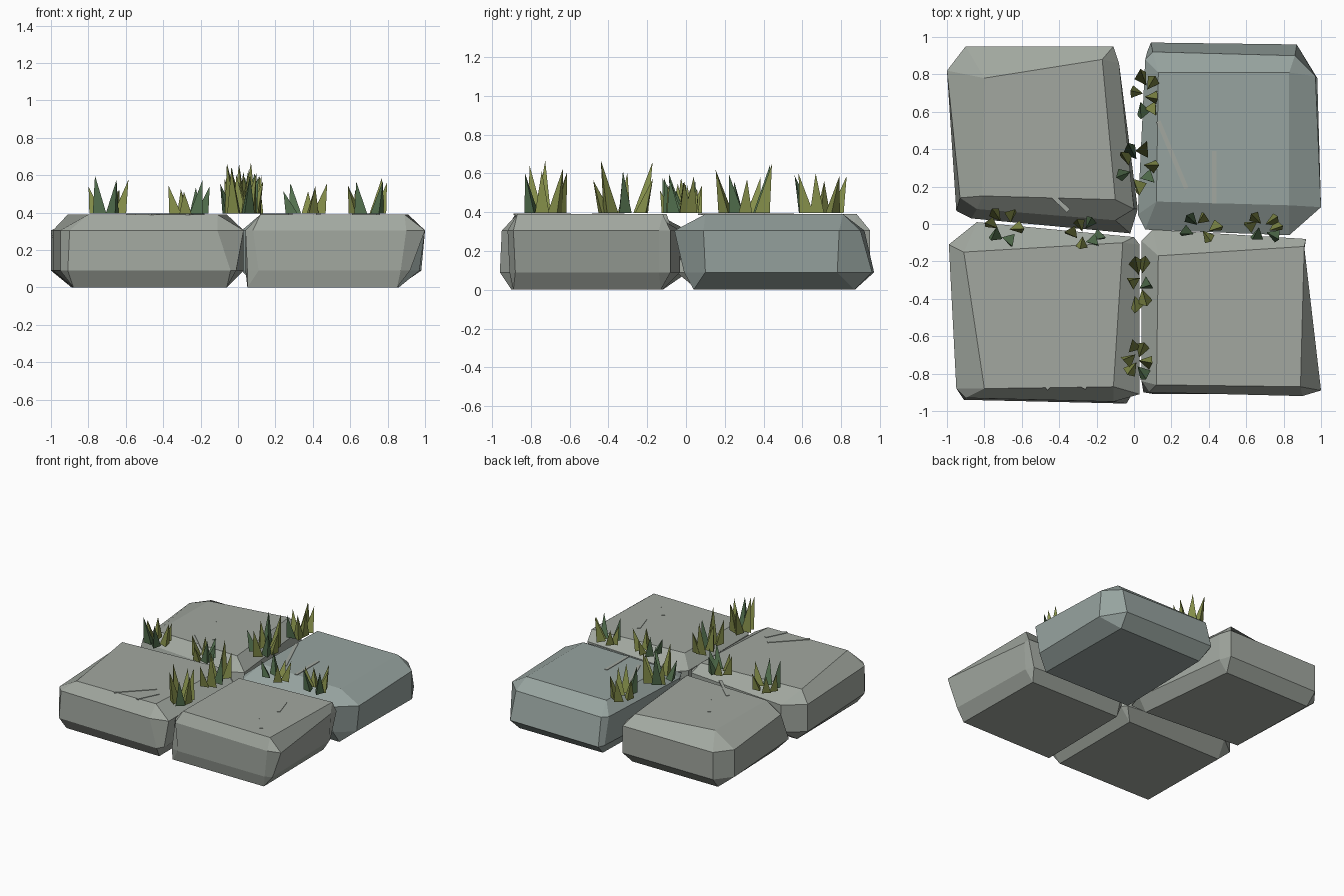
import bpy, math, random
from mathutils import Vector

if "Cube" in bpy.data.objects:
    bpy.data.objects.remove(bpy.data.objects["Cube"])

random.seed(4)
TOP = 0.39


def material(name, rgb):
    m = bpy.data.materials.new(name)
    m.diffuse_color = (*rgb, 1)
    m.use_nodes = True
    m.node_tree.nodes["Principled BSDF"].inputs["Base Color"].default_value = m.diffuse_color
    return m


def make(name, verts, faces, mats, indices=None):
    me = bpy.data.meshes.new(name)
    me.from_pydata(verts, [], faces)
    for m in mats:
        me.materials.append(m)
    if indices:
        me.polygons.foreach_set("material_index", indices)
    me.update()
    ob = bpy.data.objects.new(name, me)
    bpy.context.collection.objects.link(ob)
    return ob


stone_grey = material("stone_grey", (0.36, 0.39, 0.35))
stone_blue = material("stone_blue", (0.31, 0.37, 0.35))
olive = material("grass_olive", (0.24, 0.28, 0.07))
green = material("grass_green", (0.09, 0.17, 0.08))


def stone(name, top, upper, bottom, mat, lower=None):
    """Chamfered block: quads on top and bottom, eight-sided belt between.
    All outlines run clockwise from the back left corner; the belt starts on
    the left side and has two points per corner. lower = moved low points."""
    low = [(lower or {}).get(i, p) for i, p in enumerate(upper)]
    v = [(x, y, TOP) for x, y in top] + [(x, y, 0.305) for x, y in upper]
    v += [(x, y, 0.09) for x, y in low] + [(x, y, 0) for x, y in bottom]
    f = [(3, 2, 1, 0), (20, 21, 22, 23)]
    for i in range(8):
        a, b = 4 + i, 4 + (i + 1) % 8
        f.append((a, b, b + 8, a + 8))
    for c in range(4):
        n = (c + 1) % 4
        a, b, d = 4 + 2 * c, 5 + 2 * c, 4 + 2 * n
        f += [(c, b, a), (c, n, d, b)]
        f += [(20 + c, a + 8, b + 8), (20 + c, b + 8, d + 8, 20 + n)]
    f = [tuple(reversed(q)) if k >= 2 and k < 10 else q for k, q in enumerate(f)]
    ob = make(name, v, f, [mat])
    import bmesh
    bm = bmesh.new()
    bm.from_mesh(ob.data)
    bmesh.ops.recalc_face_normals(bm, faces=bm.faces)
    bm.to_mesh(ob.data)
    bm.free()


# four paving stones
stone("stone_back_left",
      [(-.80, .78), (-.17, .88), (-.10, .13), (-.81, .15)],
      [(-1, .82), (-.90, .95), (-.11, .95), (-.08, .86),
       (.0, .08), (-.10, .02), (-.84, .08), (-.93, .14)],
      [(-.89, .87), (-.14, .87), (-.06, .06), (-.87, .12)], stone_grey,
      {4: (.02, .08), 5: (-.02, -.05), 6: (-.87, .03), 7: (-.95, .07)})
stone("stone_back_right",
      [(.13, .81), (.83, .81), (.83, .10), (.12, .12)],
      [(.06, .88), (.10, .92), (.86, .90), (.97, .79),
       (1.0, .09), (.83, -.06), (.06, -.03), (.02, .05)],
      [(.12, .87), (.85, .87), (.86, .04), (.10, .05)], stone_blue,
      {0: (.07, .92), 1: (.09, .97), 2: (.87, .96), 3: (.98, .78),
       4: (.97, .10), 5: (.84, -.01), 6: (.09, .0)})
stone("stone_front_left",
      [(-.91, -.15), (-.06, -.10), (-.11, -.87), (-.80, -.88)],
      [(-.99, -.11), (-.84, .01), (.0, -.07), (.03, -.11),
       (.03, -.91), (-.11, -.95), (-.90, -.93), (-.95, -.88)],
      [(-.89, -.12), (-.06, -.12), (-.06, -.90), (-.88, -.89)], stone_grey,
      {4: (-.01, -.91), 5: (-.04, -.96), 6: (-.91, -.94)})
stone("stone_front_right",
      [(.13, -.17), (.91, -.12), (.89, -.87), (.12, -.86)],
      [(.04, -.09), (.10, -.03), (.92, -.08), (.91, -.14),
       (1.0, -.89), (.90, -.92), (.08, -.90), (.04, -.84)],
      [(.06, -.12), (.84, -.13), (.85, -.89), (.05, -.89)], stone_grey,
      {2: (.87, -.08), 3: (.90, -.14), 4: (.92, -.88), 5: (.87, -.91),
       6: (.11, -.91), 7: (.05, -.90)})

# shallow scratch strips lying on the stones
scratches = [(-.59, .55, -.39, .26), (-.54, .25, -.35, .07),
             (.13, .55, .28, .19), (.43, .39, .43, .11),
             (-.47, -.88, -.25, -.66), (-.27, -.88, -.19, -.72),
             (.64, -.32, .69, -.48), (.62, -.60, .75, -.78)]
for k, (x0, y0, x1, y1) in enumerate(scratches):
    bpy.ops.mesh.primitive_cube_add(
        size=1, location=((x0 + x1) / 2, (y0 + y1) / 2, TOP),
        rotation=(0, 0, math.atan2(y1 - y0, x1 - x0)))
    ob = bpy.context.object
    ob.name = f"scratch_{k + 1}"
    ob.scale = (math.hypot(x1 - x0, y1 - y0), 0.024, 0.008)
    ob.data.materials.append(stone_grey)


def clump(name, cx, cy, sx, sy, height, count):
    """Three-sided pointed blades splaying out from an elongated patch."""
    v, f, idx = [], [], []
    for k in range(count):
        a = math.tau * k / count + random.uniform(-.3, .3)
        out = Vector((math.cos(a) * sx, math.sin(a) * sy, 0))
        base = Vector((cx, cy, TOP + .005)) + out * random.uniform(.55, .75)
        h = height * random.uniform(.6, 1)
        tip = base + out * .4 + Vector((0, 0, h))
        turn = random.uniform(0, math.tau)
        r = 0.03 + 0.06 * h
        n = len(v)
        for j in range(3):
            t = turn + math.tau * j / 3
            v.append(base + Vector((math.cos(t), math.sin(t), 0)) * r)
        v.append(tip)
        f += [(n, n + 1, n + 3), (n + 1, n + 2, n + 3), (n + 2, n, n + 3),
              (n + 2, n + 1, n)]
        idx += [random.choice((0, 0, 1))] * 4
    make(name, v, f, [olive, green], idx)


# grass growing along the gaps
clump("grass_back", .06, .69, .07, .14, .27, 6)
clump("grass_inner_back", .02, .30, .11, .14, .26, 7)
clump("grass_inner_front", .03, -.32, .06, .15, .28, 6)
clump("grass_front", .02, -.73, .08, .11, .28, 6)
clump("grass_left", -.70, -.01, .10, .11, .21, 6)
clump("grass_inner_left", -.26, -.05, .11, .08, .19, 6)
clump("grass_inner_right", .36, -.02, .11, .08, .18, 5)
clump("grass_right", .70, -.02, .10, .09, .20, 6)
